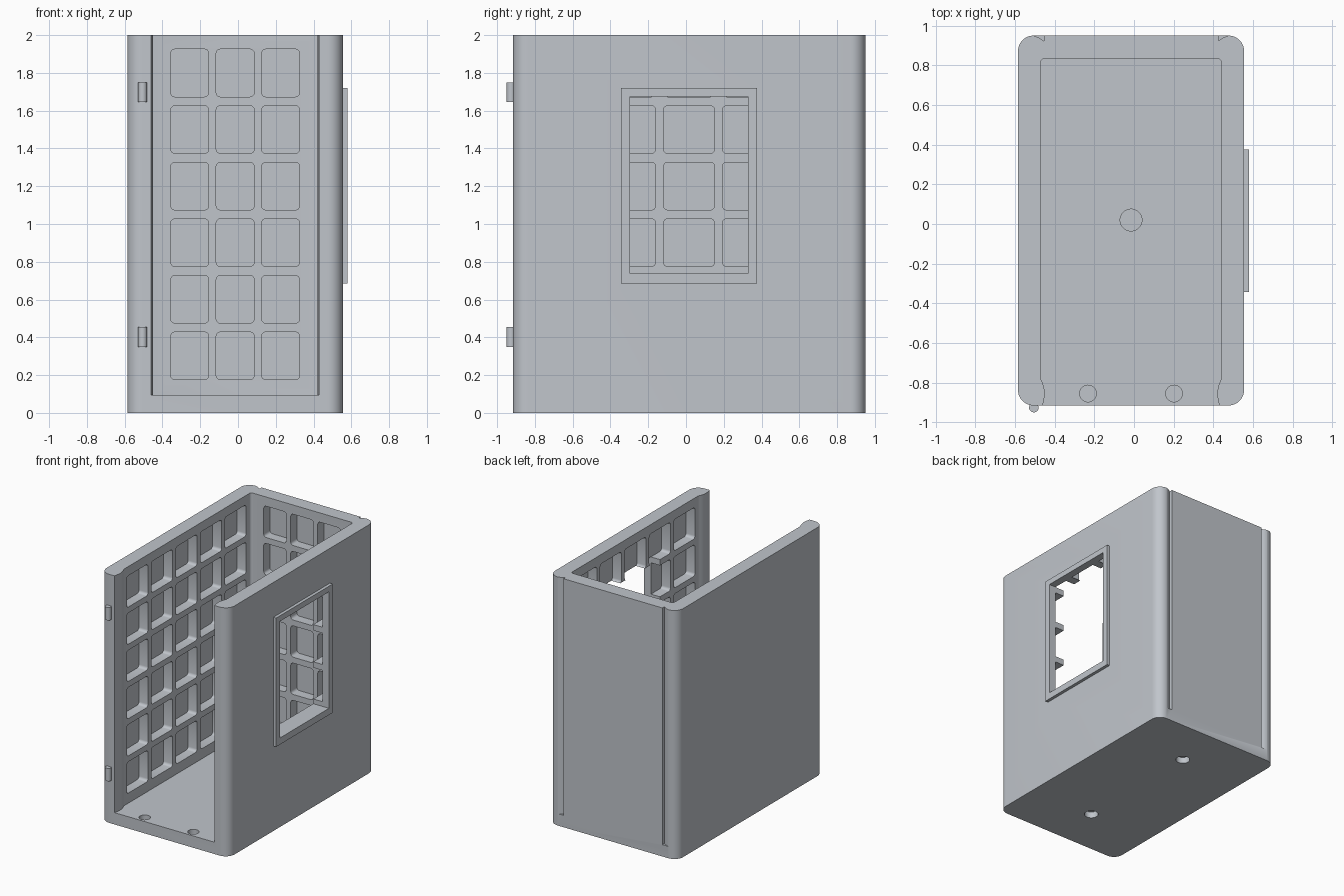
import bpy, bmesh, math
from math import sin, cos, pi

if "Cube" in bpy.data.objects:
    bpy.data.objects.remove(bpy.data.objects["Cube"])

CX = -0.015            # centre line of the case
CY = 0.0175
FLOOR = 0.095
TOP = 2.0

grey = bpy.data.materials.new("light_grey")
grey.diffuse_color = (0.53, 0.56, 0.60, 1)
grey.use_nodes = True
grey.node_tree.nodes["Principled BSDF"].inputs["Base Color"].default_value = grey.diffuse_color


def rounded(a0, a1, b0, b1, r, n=4):
    """Counter-clockwise rounded rectangle outline."""
    pts = []
    for a, b, start in ((a1 - r, b1 - r, 0), (a0 + r, b1 - r, 1),
                        (a0 + r, b0 + r, 2), (a1 - r, b0 + r, 3)):
        for i in range(n + 1):
            t = (start + i / n) * pi / 2
            pts.append((a + r * cos(t), b + r * sin(t)))
    return pts


def circle(a, b, r, n=32):
    return [(a + r * cos(2 * pi * i / n), b + r * sin(2 * pi * i / n)) for i in range(n)]


def prism(outline, lo, hi, axis="z"):
    """Vertices and faces of an outline extruded along an axis."""
    place = {"z": lambda a, b, h: (a, b, h),
             "x": lambda a, b, h: (h, a, b),
             "y": lambda a, b, h: (b, h, a)}[axis]
    n = len(outline)
    verts = [place(a, b, h) for h in (lo, hi) for a, b in outline]
    faces = [tuple(reversed(range(n))), tuple(range(n, 2 * n))]
    faces += [(i, (i + 1) % n, n + (i + 1) % n, n + i) for i in range(n)]
    return verts, faces


def build(name, prisms):
    verts, faces = [], []
    for v, f in prisms:
        k = len(verts)
        verts += v
        faces += [tuple(i + k for i in face) for face in f]
    mesh = bpy.data.meshes.new(name)
    mesh.from_pydata(verts, [], faces)
    bm = bmesh.new()
    bm.from_mesh(mesh)
    bmesh.ops.recalc_face_normals(bm, faces=bm.faces)
    bm.to_mesh(mesh)
    bm.free()
    mesh.materials.append(grey)
    ob = bpy.data.objects.new(name, mesh)
    bpy.context.collection.objects.link(ob)
    return ob


def select(ob):
    bpy.ops.object.select_all(action="DESELECT")
    ob.select_set(True)
    bpy.context.view_layer.objects.active = ob


def combine(target, tool, operation="DIFFERENCE"):
    """Apply a boolean and remove its tool."""
    mod = target.modifiers.new("bool", "BOOLEAN")
    mod.operation, mod.object, mod.solver = operation, tool, "EXACT"
    select(target)
    bpy.ops.object.modifier_apply(modifier=mod.name)
    bpy.data.objects.remove(tool)


def mirror(pts):
    """Mirror an outline across the centre line, keeping its winding."""
    return [(2 * CX - x, y) for x, y in reversed(pts)]


# Case block with rounded upright corners, plus the raised window surround
case = build("case", [prism(rounded(-0.585, 0.555, -0.915, 0.95, 0.078, 10), 0, TOP)])
surround = build("window_surround",
                 [prism([(-0.344, 0.684), (0.376, 0.684), (0.376, 1.72), (-0.344, 1.72)],
                        0.53, 0.58, "x")])
combine(case, surround, "UNION")

# Main cavity, open at the front and top, pinched by two retaining ridges
left = [(-0.45 - 0.02 * sin(t), 0.815 + 0.02 * cos(t))
        for t in (i * pi / 8 for i in range(5))]
left += [(-0.47 + 0.012 * i / 8 + 0.013 * sin(pi * i / 8), -0.78 - 0.125 * i / 8)
         for i in range(9)]
left += [(-0.46, -0.915), (-0.46, -1.1)]
combine(case, build("cavity", [prism(left + mirror(left), FLOOR, TOP + 0.2)]))

# Grid of rounded pockets on the three inner walls
DEPTH = 0.08
pockets = []
for row in range(6):
    z = 0.302 + 0.2995 * row
    for col in range(5):
        y = 0.016 + 0.312 * (col - 2)
        shape = rounded(y - 0.135, y + 0.135, z - 0.126, z + 0.126, 0.022)
        pockets.append(prism(shape, -0.47 - DEPTH, -0.42, "x"))
        pockets.append(prism(shape, 0.385, 0.44 + DEPTH, "x"))
    for col in range(3):
        x = CX + 0.2405 * (col - 1)
        shape = rounded(z - 0.126, z + 0.126, x - 0.1005, x + 0.1005, 0.022)
        pockets.append(prism(shape, 0.79, 0.835 + DEPTH, "y"))
combine(case, build("pockets", pockets))

# Window opening through the right wall
combine(case, build("window_opening",
                    [prism([(-0.297, 0.737), (0.329, 0.737), (0.329, 1.675), (-0.297, 1.675)],
                           0.36, 0.7, "x")]))

# Wedge-shaped grooves down the back edges
groove = [(-0.508, 0.951), (-0.482, 0.941), (-0.455, 0.924), (-0.455, 1.05), (-0.508, 1.05)]
combine(case, build("grooves", [prism(groove, FLOOR, TOP + 0.2),
                                prism(mirror(groove), FLOOR, TOP + 0.2)]))

# Blind round recesses in the floor and the underside
combine(case, build("recesses", [
    prism(circle(CX - 0.217, -0.855, 0.042), 0.055, 0.2),
    prism(circle(CX + 0.217, -0.855, 0.042), 0.055, 0.2),
    prism(circle(CX, 0.02, 0.055), 0.055, 0.2),
    prism(circle(CX, CY - 0.535, 0.052), -0.1, 0.05),
    prism(circle(CX, CY + 0.535, 0.052), -0.1, 0.05)]))

# Hinge pins on the front left edge
parts = [case]
for name, z in (("lower_hinge_pin", 0.35), ("upper_hinge_pin", 1.645)):
    parts.append(build(name, [prism(circle(-0.505, -0.926, 0.024, 24), z, z + 0.104)]))

for ob in parts:
    select(ob)
    bpy.ops.object.shade_smooth_by_angle(angle=math.radians(25))
